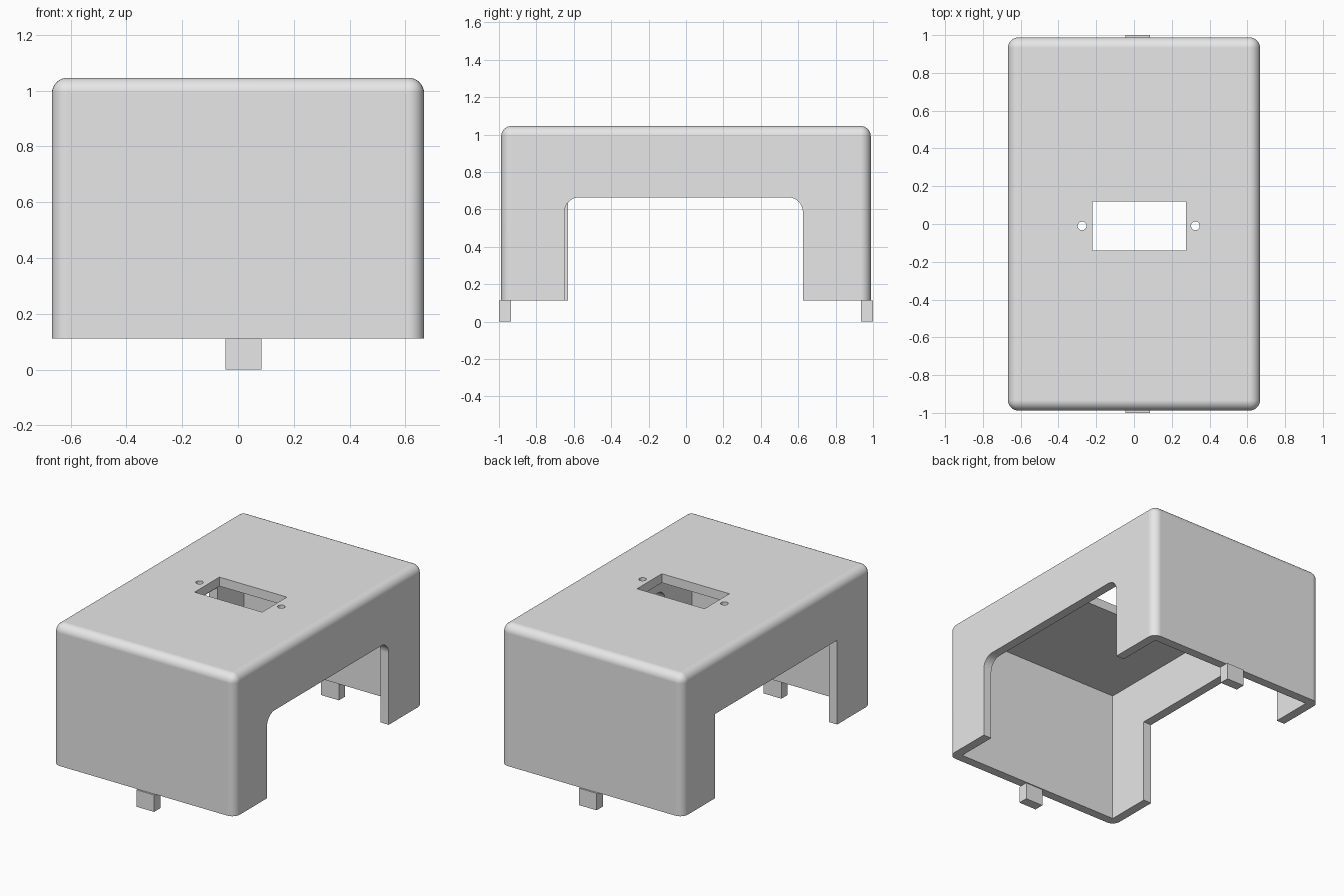
import bpy, bmesh, math
from mathutils import Vector

if "Cube" in bpy.data.objects:
    bpy.data.objects.remove(bpy.data.objects["Cube"], do_unlink=True)

HX, HY, Z0, Z1 = 0.667, 0.988, 0.112, 1.046   # outer shell
WALL, ROUND = 0.06, 0.055

grey = bpy.data.materials.new("light grey plastic")
grey.use_nodes = True
grey.diffuse_color = (0.8, 0.8, 0.8, 1)
grey.node_tree.nodes["Principled BSDF"].inputs["Base Color"].default_value = (0.8, 0.8, 0.8, 1)


def box(name, lo, hi, rounded=None, radius=ROUND, segments=8):
    """Box between two corners; edges passing the 'rounded' test are beveled."""
    lo, hi = Vector(lo), Vector(hi)
    bm = bmesh.new()
    bmesh.ops.create_cube(bm, size=1)
    for v in bm.verts:
        v.co = (lo + hi) / 2 + v.co * (hi - lo)
    if rounded:
        edges = [e for e in bm.edges if rounded(e)]
        bmesh.ops.bevel(bm, geom=edges, offset=radius, segments=segments,
                        profile=0.5, affect='EDGES')
    return finish(name, bm)


def cylinder(name, x, y, z, radius, depth):
    bm = bmesh.new()
    bmesh.ops.create_cone(bm, cap_ends=True, segments=32, radius1=radius,
                          radius2=radius, depth=depth)
    bmesh.ops.translate(bm, verts=bm.verts, vec=(x, y, z))
    return finish(name, bm)


def finish(name, bm):
    mesh = bpy.data.meshes.new(name)
    bm.to_mesh(mesh)
    bm.free()
    mesh.materials.append(grey)
    obj = bpy.data.objects.new(name, mesh)
    bpy.context.collection.objects.link(obj)
    return obj


def activate(obj):
    bpy.ops.object.select_all(action='DESELECT')
    obj.select_set(True)
    bpy.context.view_layer.objects.active = obj


def cut(target, cutter):
    cutter.hide_render = True
    mod = target.modifiers.new("cut", 'BOOLEAN')
    mod.operation, mod.solver, mod.object = 'DIFFERENCE', 'EXACT', cutter
    activate(target)
    bpy.ops.object.modifier_apply(modifier=mod.name)
    bpy.data.objects.remove(cutter, do_unlink=True)


def top_edge(e):
    return all(v.co.z > Z0 + 0.5 for v in e.verts)


def upright(e):
    return abs(e.verts[0].co.z - e.verts[1].co.z) > 0.1


def arch_corner(e):
    # upper edges running through the wall
    return all(v.co.z > 0.5 for v in e.verts) and abs(e.verts[0].co.x - e.verts[1].co.x) > 0.1


# Cover: box rounded everywhere except along the bottom rim
cover = box("cover", (-HX, -HY, Z0), (HX, HY, Z1), lambda e: top_edge(e) or upright(e))

# Hollow interior with square corners
cut(cover, box("cavity", (-HX + WALL, -HY + WALL, -0.5), (HX - WALL, HY - WALL, Z1 - WALL)))

# Side openings: rounded arch on the left, square on the right
cut(cover, box("left_opening", (0.5, -0.65, -0.5), (0.9, 0.625, 0.665), arch_corner, 0.08))
cut(cover, box("right_opening", (-0.9, -0.63, -0.5), (-0.5, 0.65, 0.67)))

# Top window and its two screw holes
cut(cover, box("window", (-0.22, -0.14, 0.8), (0.275, 0.12, 1.2)))
for x in (-0.275, 0.325):
    cut(cover, cylinder("screw_hole", x, -0.01, Z1, 0.023, 0.4))

activate(cover)
bpy.ops.object.shade_smooth_by_angle(angle=math.radians(30))
weighted = cover.modifiers.new("clean shading", 'WEIGHTED_NORMAL')
weighted.keep_sharp = True

# Locating tabs below the front and back walls
for name, a, b in (("front_tab", -1, -0.935), ("back_tab", 0.935, 1)):
    box(name, (-0.045, a, 0), (0.085, b, Z0))
